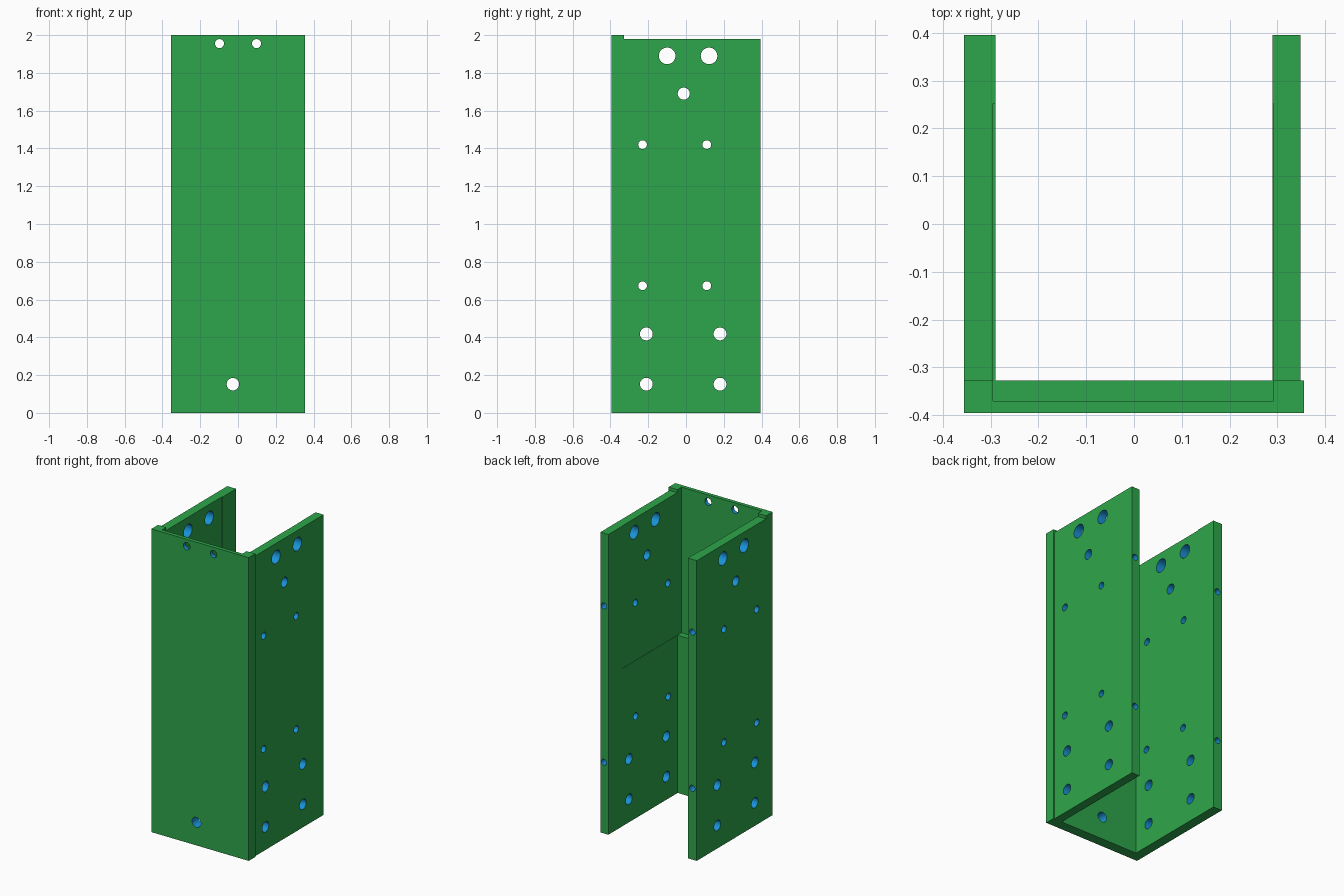
import bpy, bmesh
from math import pi
from mathutils import Matrix, Vector

cube = bpy.data.objects.get("Cube")
if cube:
    bpy.data.objects.remove(cube, do_unlink=True)


def make_material(name, rgb):
    mat = bpy.data.materials.new(name)
    mat.use_nodes = True
    mat.diffuse_color = (*rgb, 1)
    mat.node_tree.nodes["Principled BSDF"].inputs["Base Color"].default_value = (*rgb, 1)
    return mat


MATERIALS = [make_material("green", (0.027, 0.381, 0.069)),
             make_material("blue", (0.01, 0.29, 0.68))]


def finish(name, bm):
    mesh = bpy.data.meshes.new(name)
    bm.to_mesh(mesh)
    bm.free()
    for mat in MATERIALS:
        mesh.materials.append(mat)
    obj = bpy.data.objects.new(name, mesh)
    bpy.context.collection.objects.link(obj)
    return obj


def box(name, low, high):
    low, high = Vector(low), Vector(high)
    bm = bmesh.new()
    place = Matrix.Translation((low + high) / 2) @ Matrix.Diagonal((*(high - low), 1))
    bmesh.ops.create_cube(bm, size=1, matrix=place)
    return finish(name, bm)


def drill(bm, centre, axis, radius, length):
    turn = Matrix.Rotation(pi / 2, 4, "Y" if axis == "X" else "X")
    bmesh.ops.create_cone(bm, cap_ends=True, segments=32, radius1=radius, radius2=radius,
                          depth=length, matrix=Matrix.Translation(centre) @ turn)


# Plates of the U-shaped channel
front_plate = box("front_plate", (-0.355, -0.395, 0), (0.355, -0.327, 2))
left_wall = box("left_wall", (0.29, -0.327, 0), (0.348, 0.395, 1.98))
right_wall = box("right_wall", (-0.355, -0.327, 0), (-0.29, 0.395, 1.98))

# Shallow pocket in the upper half of the inside
pocket = box("pocket_cutter", (-0.295, -0.37, 1.04), (0.292, 0.252, 2.2))

# Holes
bm = bmesh.new()
side_holes = [(-0.1, 1.89, 0.044), (0.122, 1.89, 0.044), (-0.012, 1.69, 0.032)]
side_holes += [(y, z, 0.023) for y in (-0.23, 0.11) for z in (0.673, 1.42)]
side_holes += [(y, z, 0.034) for y in (-0.21, 0.18) for z in (0.152, 0.418)]
for y, z, radius in side_holes:
    drill(bm, (0, y, z), "X", radius, 1)
for x, z, radius in [(-0.098, 1.955, 0.024), (0.098, 1.955, 0.024), (-0.027, 0.152, 0.033)]:
    drill(bm, (x, -0.38, z), "Y", radius, 0.2)
# Blind holes in the back edges of the walls
for x in (-0.322, 0.322):
    for z in (0.47, 1.5):
        drill(bm, (x, 0.395, z), "Y", 0.02, 0.24)
for face in bm.faces:
    face.material_index = 1
holes = finish("hole_cutter", bm)

# Cut the plates
for part in (front_plate, left_wall, right_wall):
    bpy.ops.object.select_all(action="DESELECT")
    part.select_set(True)
    bpy.context.view_layer.objects.active = part
    for cutter in (pocket, holes):
        cut = part.modifiers.new(cutter.name, "BOOLEAN")
        cut.operation = "DIFFERENCE"
        cut.solver = "EXACT"
        cut.object = cutter
        bpy.ops.object.modifier_apply(modifier=cut.name)
    bpy.ops.object.shade_smooth_by_angle()

for cutter in (pocket, holes):
    bpy.data.objects.remove(cutter, do_unlink=True)
